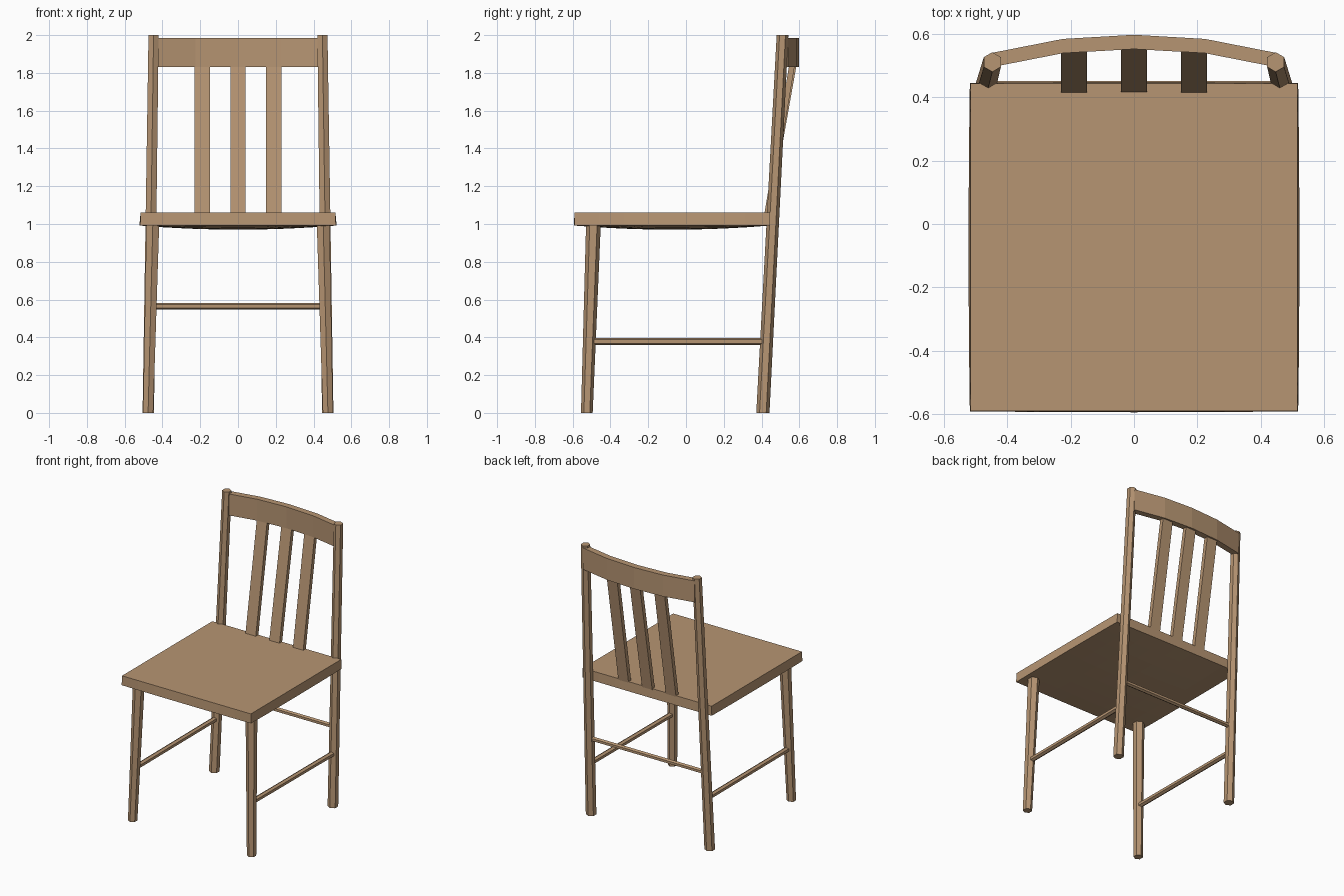
import bpy, bmesh, math
from mathutils import Vector

if "Cube" in bpy.data.objects:
    bpy.data.objects.remove(bpy.data.objects["Cube"])

wood = bpy.data.materials.new("tan wood")
wood.diffuse_color = (0.47, 0.30, 0.17, 1)
wood.use_nodes = True
wood.node_tree.nodes["Principled BSDF"].inputs["Base Color"].default_value = wood.diffuse_color


def finish(name, bm):
    bmesh.ops.recalc_face_normals(bm, faces=bm.faces)
    me = bpy.data.meshes.new(name)
    bm.to_mesh(me)
    bm.free()
    me.materials.append(wood)
    ob = bpy.data.objects.new(name, me)
    bpy.context.collection.objects.link(ob)
    return ob


def loft(name, rings):
    """Skin a list of closed rings and cap both ends."""
    bm = bmesh.new()
    vs = [[bm.verts.new(p) for p in r] for r in rings]
    n = len(vs[0])
    for a, b in zip(vs, vs[1:]):
        for i in range(n):
            bm.faces.new((a[i], a[(i + 1) % n], b[(i + 1) % n], b[i]))
    bm.faces.new(vs[0])
    bm.faces.new(vs[-1])
    return finish(name, bm)


def leg(name, p0, p1, r0, r1):
    """Six-sided leaning post with level ends."""
    def ring(p, r):
        return [(p[0] + r * math.sin(i * math.pi / 3),
                 p[1] + r * math.cos(i * math.pi / 3), p[2]) for i in range(6)]
    return loft(name, [ring(p0, r0), ring(p1, r1)])


def rod(name, p0, p1, r):
    """Six-sided stretcher between two points."""
    p0, p1 = Vector(p0), Vector(p1)
    side = (p1 - p0).cross(Vector((0, 0, 1))).normalized()
    up = side.cross(p1 - p0).normalized()
    rings = [[p + r * (math.sin(i * math.pi / 3) * side + math.cos(i * math.pi / 3) * up)
              for i in range(6)] for p in (p0, p1)]
    return loft(name, rings)


# Seat: slab with flat top and a shallow domed underside
bm = bmesh.new()
bmesh.ops.create_cube(bm, size=2)
bmesh.ops.subdivide_edges(bm, edges=bm.edges[:], cuts=7, use_grid_fill=True)
for v in bm.verts:
    u, w, t = v.co
    low = (1 - t) / 2
    dome = 0.022 * (1 - u * u) * (1 - w * w) * low
    flare_x = 0.516 + low * (0.002 + 0.004 * (1 - w * w))
    flare_y = 0.517 + low * (0.001 + 0.003 * (1 - u * u))
    v.co = (u * flare_x, -0.073 + w * flare_y, 1.06 - 0.068 * low - dome)
finish("seat", bm)

# Legs and side stretchers, mirrored
for s, side in ((-1, "left"), (1, "right")):
    leg("front_leg_" + side, (s * 0.476, -0.525, 0), (s * 0.451, -0.49, 1.0), 0.031, 0.039)
    leg("back_post_" + side, (s * 0.475, 0.407, 0), (s * 0.447, 0.511, 2.0), 0.035, 0.031)
    rod("side_stretcher_" + side, (s * 0.466, -0.51, 0.378), (s * 0.47, 0.427, 0.378), 0.019)

# Back stretcher
rod("back_stretcher", (-0.467, 0.436, 0.565), (0.467, 0.436, 0.565), 0.017)

# Curved top rail in four straight segments
rings = []
for x, y in ((-0.448, 0.495), (-0.224, 0.539), (0, 0.552), (0.224, 0.539), (0.448, 0.495)):
    rings.append([(x, y, 1.83), (x, y + 0.045, 1.83), (x, y + 0.045, 1.985), (x, y, 1.985)])
loft("top_rail", rings)

# Three leaning back slats
for x, top, name in ((-0.19, 0.546, "left"), (0, 0.555, "middle"), (0.19, 0.546, "right")):
    def section(y, z):
        return [(x - 0.041, y, z), (x + 0.041, y, z), (x + 0.041, y + 0.03, z), (x - 0.041, y + 0.03, z)]
    loft("back_slat_" + name, [section(0.409, 1.02), section(top, 1.84)])
